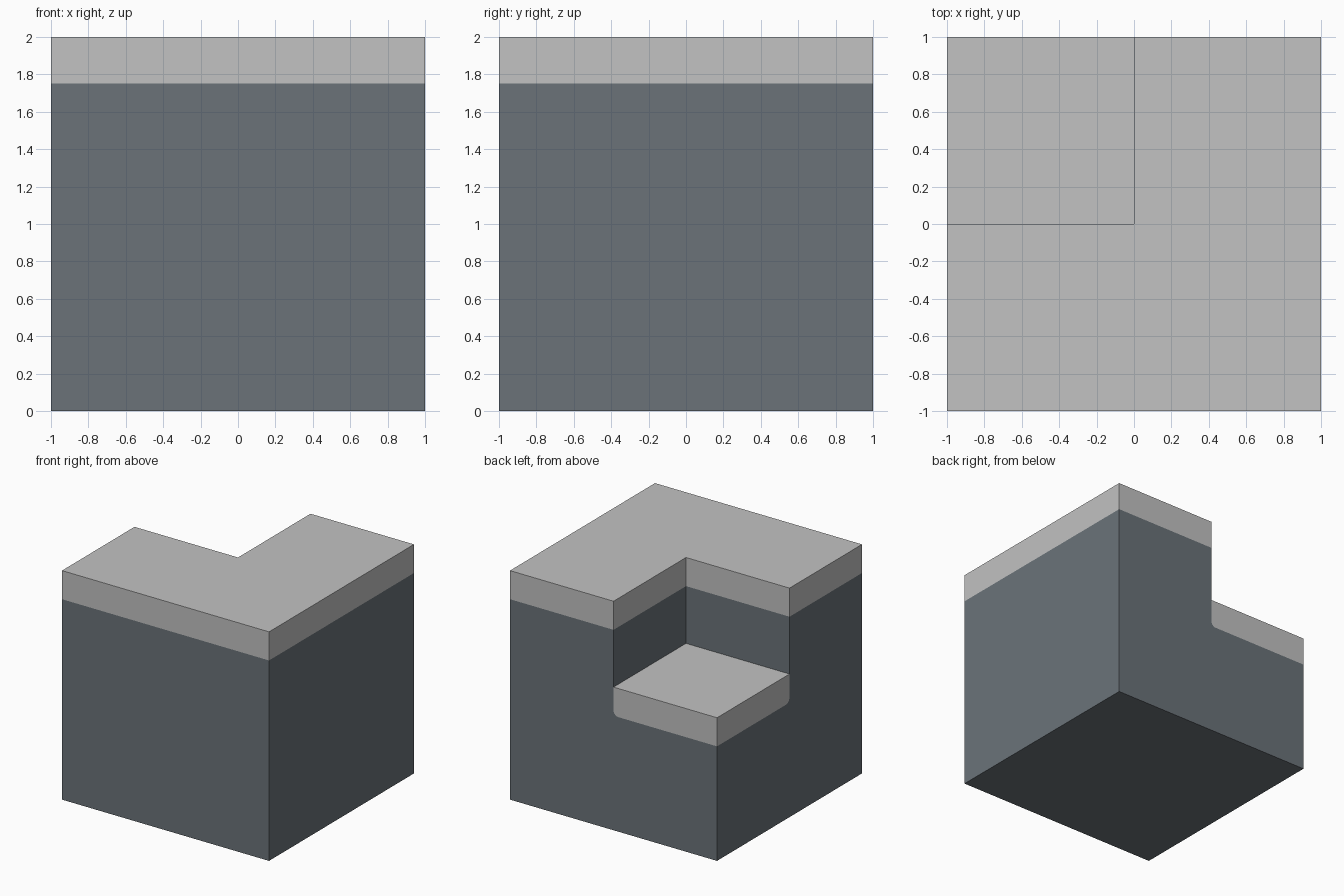
import bpy
import bmesh
import math
from mathutils import Vector

if "Cube" in bpy.data.objects:
    bpy.data.objects.remove(bpy.data.objects["Cube"])

XS = [-1, 0, 1]
YS = [-1, 0, 1]
ZS = [0, 1.0, 1.25, 1.75, 2]
CORNER = 0.05  # rounding of the low band's inner lower corners


def material(name, rgb):
    mat = bpy.data.materials.new(name)
    mat.diffuse_color = (*rgb, 1)
    mat.use_nodes = True
    mat.node_tree.nodes["Principled BSDF"].inputs["Base Color"].default_value = mat.diffuse_color
    return mat


def filled(i, j, k):
    inside = 0 <= i < 2 and 0 <= j < 2 and 0 <= k < 4
    notch = i == 0 and j == 1 and k >= 2  # back left quarter is cut down
    return inside and not notch


# Outer skin of the block, one quad per exposed cell side
bm = bmesh.new()
for i in range(2):
    for j in range(2):
        for k in range(4):
            if not filled(i, j, k):
                continue
            cell = (i, j, k)
            for axis in range(3):
                for side in (0, 1):
                    near = list(cell)
                    near[axis] += 2 * side - 1
                    if filled(*near):
                        continue
                    u, v = (axis + 1) % 3, (axis + 2) % 3
                    ring = [(0, 0), (1, 0), (1, 1), (0, 1)]
                    quad = []
                    for a, b in ring if side else ring[::-1]:
                        n = list(cell)
                        n[axis] += side
                        n[u] += a
                        n[v] += b
                        quad.append(bm.verts.new((XS[n[0]], YS[n[1]], ZS[n[2]])))
                    bm.faces.new(quad)
bmesh.ops.remove_doubles(bm, verts=bm.verts[:], dist=1e-5)


def low_band(face):
    """Outer sides of the cut-down corner between the two band heights."""
    c = face.calc_center_median()
    return 1 < c.z < 1.25 and c.x < 0 < c.y


# Rounded lower inner corners: tangent cuts across each end of the low band
cuts = []
for along, out in ((Vector((1, 0, 0)), Vector((0, 1, 0))),
                   (Vector((0, -1, 0)), Vector((-1, 0, 0)))):
    centre = Vector((0, 0, 1 + CORNER)) - along * CORNER
    for deg in (22.5, 45, 67.5):
        a = math.radians(deg)
        normal = along * math.cos(a) - Vector((0, 0, math.sin(a)))
        point = centre + normal * CORNER
        faces = [f for f in bm.faces if low_band(f) and f.normal.dot(out) > 0.9] \
            if not bm.normal_update() else []
        geom = set(faces)
        for f in faces:
            geom.update(f.edges, f.verts)
        bmesh.ops.bisect_plane(bm, geom=list(geom), plane_co=point,
                               plane_no=normal, dist=1e-5)
        cuts.append((out, point, normal))

# Colour rule: top faces and the band under every top edge are pale
bm.normal_update()
for f in bm.faces:
    c = f.calc_center_median()
    pale = f.normal.z > 0.9 or c.z > 1.75
    if low_band(f):
        pale = all((c - p).dot(n) < 1e-5 for out, p, n in cuts
                   if f.normal.dot(out) > 0.9)
    f.material_index = int(pale)

mesh = bpy.data.meshes.new("stepped_block")
bm.to_mesh(mesh)
bm.free()
mesh.materials.append(material("slate_grey", (0.145, 0.171, 0.191)))
mesh.materials.append(material("pale_grey", (0.54, 0.54, 0.54)))
block = bpy.data.objects.new("stepped_block", mesh)
bpy.context.collection.objects.link(block)
